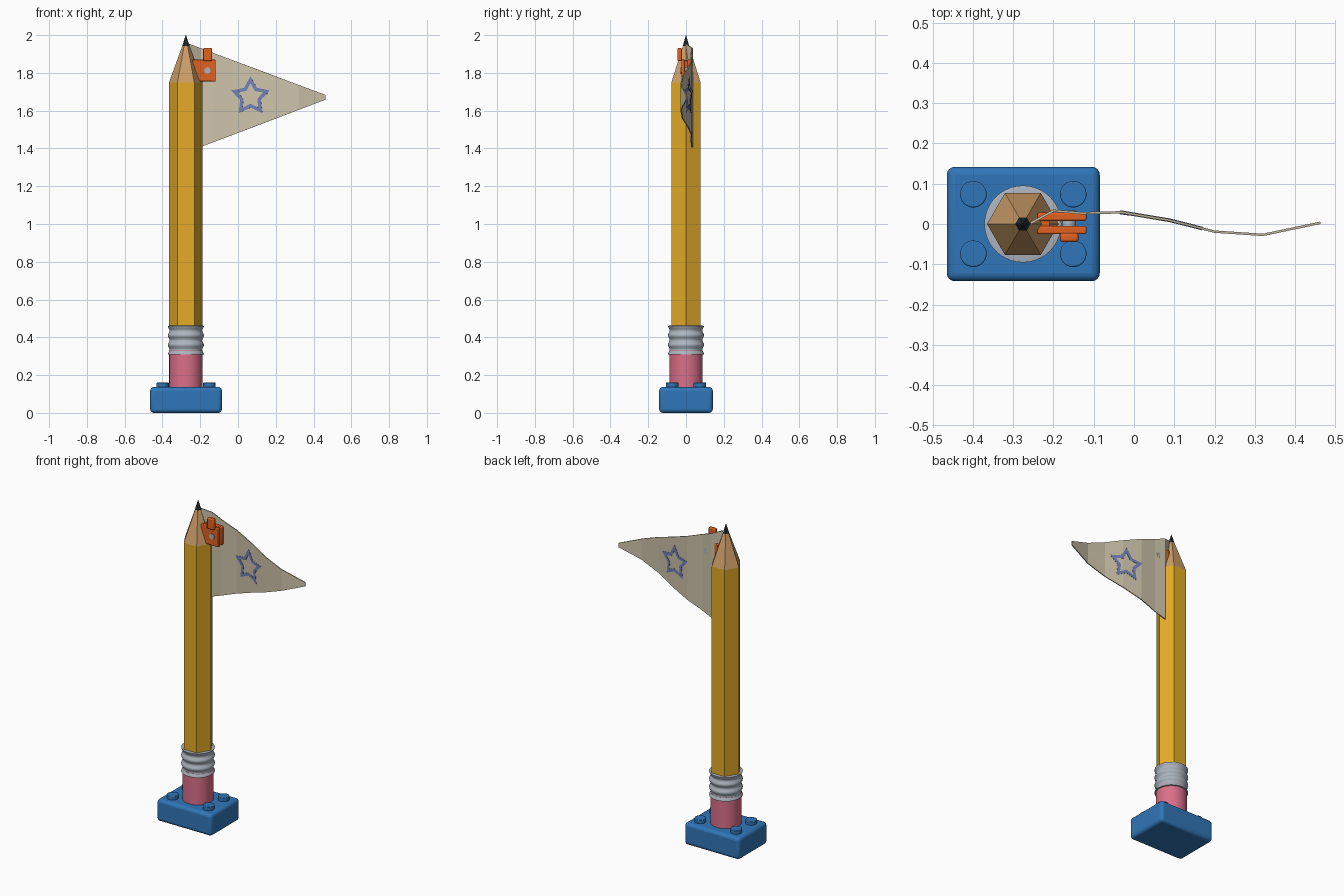
import bpy, bmesh, math
from mathutils import Vector

if "Cube" in bpy.data.objects:
    bpy.data.objects.remove(bpy.data.objects["Cube"])


def material(name, r, g, b):
    m = bpy.data.materials.new(name)
    m.use_nodes = True
    m.diffuse_color = (r, g, b, 1)
    bsdf = m.node_tree.nodes["Principled BSDF"]
    bsdf.inputs["Base Color"].default_value = (r, g, b, 1)
    bsdf.inputs["Roughness"].default_value = 0.6
    return m


YELLOW = material("pencil yellow", 0.78, 0.41, 0.02)
WOOD = material("bare wood", 0.60, 0.34, 0.14)
LEAD = material("graphite", 0.02, 0.024, 0.03)
METAL = material("metal grey", 0.42, 0.46, 0.52)
PINK = material("eraser pink", 0.70, 0.16, 0.25)
BLUE = material("brick blue", 0.03, 0.18, 0.48)
ORANGE = material("clip orange", 0.75, 0.12, 0.015)
CREAM = material("flag cream", 0.62, 0.55, 0.41)
STAR = material("star blue", 0.17, 0.22, 0.46)

PX = -0.276  # pencil axis


def finish(name, bm, mat, smooth=False, bevel=0, segments=3):
    bmesh.ops.recalc_face_normals(bm, faces=bm.faces)
    mesh = bpy.data.meshes.new(name)
    bm.to_mesh(mesh)
    bm.free()
    ob = bpy.data.objects.new(name, mesh)
    bpy.context.collection.objects.link(ob)
    mesh.materials.append(mat)
    if bevel:
        mod = ob.modifiers.new("Bevel", "BEVEL")
        mod.width, mod.segments = bevel, segments
        mod.limit_method = "ANGLE"
    if smooth:
        bpy.ops.object.select_all(action="DESELECT")
        ob.select_set(True)
        bpy.context.view_layer.objects.active = ob
        bpy.ops.object.shade_smooth_by_angle(angle=math.radians(40))
    return ob


def lathe(name, profile, sides, mat, x=PX, y=0, smooth=False, bevel=0):
    """Stack rings of (radius, height) and cap both ends."""
    bm = bmesh.new()
    rings = []
    for r, z in profile:
        angles = [2 * math.pi * i / sides for i in range(sides)]
        rings.append([bm.verts.new((x + r * math.cos(a), y + r * math.sin(a), z)) for a in angles])
    for a, b in zip(rings, rings[1:]):
        for i in range(sides):
            j = (i + 1) % sides
            bm.faces.new((a[i], a[j], b[j], b[i]))
    bm.faces.new(rings[0])
    bm.faces.new(rings[-1])
    return finish(name, bm, mat, smooth, bevel, 2)


def box(name, lo, hi, mat, bevel, segments=2):
    bm = bmesh.new()
    bmesh.ops.create_cube(bm, size=1)
    lo, hi = Vector(lo), Vector(hi)
    for v in bm.verts:
        v.co = (lo + hi) / 2 + v.co * (hi - lo)
    return finish(name, bm, mat, True, bevel, segments)


# Brick base with four studs
box("base", (-0.465, -0.142, 0), (-0.085, 0.142, 0.137), BLUE, 0.02, 4)
for sx, side in ((-1, "right"), (1, "left")):
    for sy, end in ((-1, "front"), (1, "back")):
        lathe(f"stud_{end}_{side}", [(0.033, 0.12), (0.033, 0.16)], 28, BLUE,
              -0.275 + 0.124 * sx, 0.074 * sy, True, 0.003)

# Pencil: eraser, ribbed ferrule, hexagonal body, sharpened wood and lead
lathe("eraser", [(0.088, 0.12), (0.088, 0.33)], 40, PINK, smooth=True)
ribs = [(0.091 + 0.0045 * math.cos(6 * math.pi * t / 36), 0.31 + 0.15 * t / 36) for t in range(37)]
ribs = [(0.087, 0.308)] + ribs + [(0.087, 0.462)]
lathe("ferrule", ribs, 40, METAL, smooth=True)
lathe("pencil_body", [(0.089, 0.45), (0.089, 1.75)], 6, YELLOW)
lathe("sharpened_wood", [(0.089, 1.75), (0.018, 1.945)], 6, WOOD)
lathe("lead_tip", [(0.019, 1.943), (0.001, 2.0)], 6, LEAD)

# Wavy pennant, described by its course seen from above
COURSE = [(-0.257, 0.002), (-0.2, 0.033), (-0.13, 0.027), (-0.03, 0.029), (0.09, 0.009),
          (0.2, -0.019), (0.32, -0.027), (0.463, 0.003)]


def flag_y(x):
    for (x0, y0), (x1, y1) in zip(COURSE, COURSE[1:]):
        if x <= x1:
            return y0 + (y1 - y0) * (x - x0) / (x1 - x0)
    return COURSE[-1][1]


def thicken(ob, thickness):
    mod = ob.modifiers.new("Thickness", "SOLIDIFY")
    mod.thickness, mod.offset = thickness, 0


bm = bmesh.new()
columns = []
for x, y in COURSE:
    t = (x - COURSE[0][0]) / 0.72
    low, high = 1.385 + 0.273 * t, 1.953 - 0.27 * t
    columns.append([bm.verts.new((x, y, low + (high - low) * k / 3)) for k in range(4)])
for a, b in zip(columns, columns[1:]):
    for k in range(3):
        bm.faces.new((a[k], b[k], b[k + 1], a[k + 1]))
thicken(finish("flag", bm, CREAM), 0.006)


# Star outline following the cloth, showing on both sides
def star_loop(bm, outer, inner, steps=8):
    corners = []
    for i in range(10):
        r = inner if i % 2 else outer
        a = math.pi / 2 + i * math.pi / 5
        corners.append(Vector((0.067 + r * math.cos(a), 0, 1.674 + r * math.sin(a))))
    loop = []
    for i in range(10):
        for s in range(steps):
            p = corners[i].lerp(corners[(i + 1) % 10], s / steps)
            p.y = flag_y(p.x)
            loop.append(bm.verts.new(p))
    return loop


bm = bmesh.new()
outside, inside = star_loop(bm, 0.108, 0.058), star_loop(bm, 0.071, 0.038)
for i in range(len(outside)):
    j = (i + 1) % len(outside)
    bm.faces.new((outside[i], outside[j], inside[j], inside[i]))
thicken(finish("star_outline", bm, STAR), 0.009)

# Clip holding the flag: two jaws, a bridge, a thumb tab and a metal pin
box("clip_front_jaw", (-0.24, -0.025, 1.755), (-0.118, -0.005, 1.87), ORANGE, 0.004)
box("clip_back_jaw", (-0.24, 0.008, 1.755), (-0.118, 0.028, 1.87), ORANGE, 0.004)
box("clip_bridge", (-0.238, -0.012, 1.76), (-0.208, 0.015, 1.865), ORANGE, 0.003)
box("clip_tab", (-0.184, -0.045, 1.862), (-0.138, -0.022, 1.932), ORANGE, 0.006)
bm = bmesh.new()
bmesh.ops.create_cone(bm, cap_ends=True, segments=24, radius1=0.017, radius2=0.017, depth=0.062)
for v in bm.verts:
    v.co = Vector((-0.162 + v.co.x, 0.002 + v.co.z, 1.812 + v.co.y))
finish("clip_pin", bm, METAL, True)
